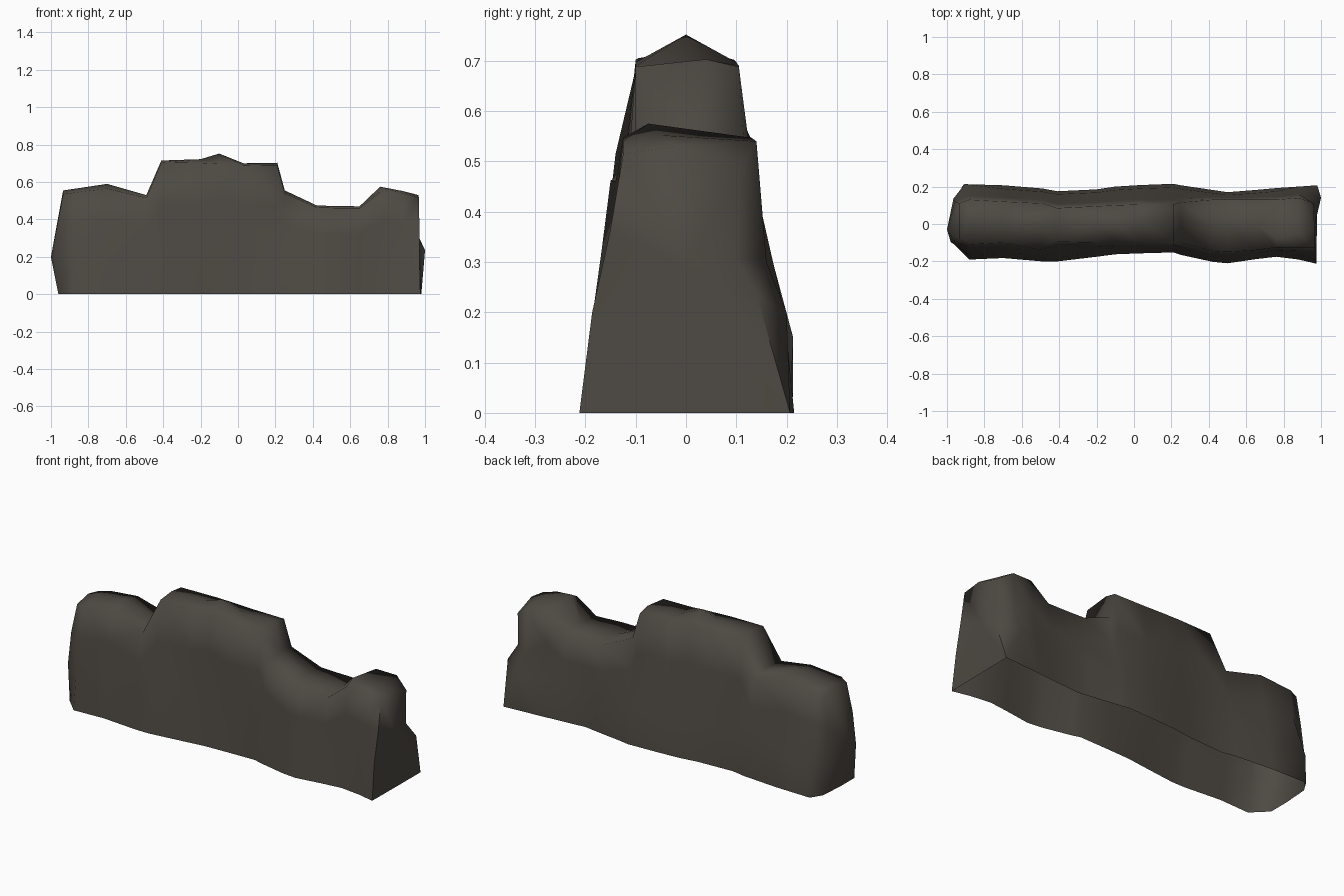
import bpy, bmesh

# Stone colour
stone = bpy.data.materials.new("dark_brown_stone")
stone.diffuse_color = (0.075, 0.066, 0.055, 1)

# Cross-sections along the wall:
# x, foot y front/back, front top y, ridge y, back top y, ridge z, drop to the edges
stations = [
    (-0.96, -0.11, 0.15, -0.08, 0.02, 0.11, 0.555, 0.02),
    (-0.88, -0.19, 0.212, -0.11, 0.03, 0.13, 0.563, 0.02),
    (-0.70, -0.182, 0.207, -0.10, 0.01, 0.12, 0.59, 0.025),
    (-0.49, -0.20, 0.19, -0.14, 0.00, 0.11, 0.53, 0.015),
    (-0.41, -0.20, 0.175, -0.095, 0.00, 0.085, 0.715, 0.01),
    (-0.20, -0.175, 0.185, -0.10, 0.00, 0.095, 0.722, 0.02),
    (-0.10, -0.162, 0.20, -0.10, 0.00, 0.10, 0.752, 0.055),
    (0.03, -0.157, 0.208, -0.10, 0.02, 0.105, 0.70, 0.01),
    (0.21, -0.152, 0.215, -0.10, 0.04, 0.105, 0.703, 0.015),
    (0.25, -0.165, 0.207, -0.10, 0.02, 0.115, 0.555, 0.015),
    (0.42, -0.202, 0.182, -0.145, 0.00, 0.13, 0.475, 0.01),
    (0.50, -0.21, 0.17, -0.15, 0.00, 0.13, 0.472, 0.01),
    (0.65, -0.188, 0.182, -0.14, 0.00, 0.13, 0.47, 0.01),
    (0.76, -0.175, 0.192, -0.125, -0.075, 0.13, 0.575, 0.028),
    (0.88, -0.19, 0.20, -0.125, -0.05, 0.14, 0.552, 0.012),
    (0.97, -0.212, 0.207, -0.125, -0.02, 0.11, 0.53, 0.015),
]


def section(x, f, b, ft, ry, bt, top, drop):
    """Nine points from the front foot over the ridge to the back foot."""
    return [
        (x, f, 0), (x, f * 0.88, 0.2),
        (x, f + (ft - f) * 0.7, top * 0.68), (x, ft, top - drop),
        (x, ry, top), (x, bt, top - drop),
        (x, b + (bt - b) * 0.75, top * 0.68),
        (x, b * 0.91, 0.2), (x, b, 0),
    ]


bm = bmesh.new()
rings = [[bm.verts.new(p) for p in section(*s)] for s in stations]

# Shape the two weathered ends
for v, x in zip(rings[0], (-.96, -.98, -.965, -.935, -.935, -.935, -.955, -.965, -.95)):
    v.co.x = x
for v, x in zip(rings[-1], (.975, .97, .97, .967, .965, .96, .965, 1.0, .98)):
    v.co.x = x
rings[-1][5].co.z = 0.49
rings[-1][6].co.yz = (0.10, 0.31)
rings[-1][7].co.yz = (0.14, 0.235)
# Low bulges at the back corners
rings[-2][7].co.yz = (0.20, 0.20)
rings[-2][6].co.yz = (0.16, 0.30)
rings[1][7].co = (-0.905, 0.213, 0.15)
rings[1][8].co.x = -0.91

# Skin between neighbouring sections; the underside stays open
n = len(rings[0])
for a, b in zip(rings, rings[1:]):
    for i in range(n - 1):
        bm.faces.new((a[i], b[i], b[i + 1], a[i + 1]))

# Faceted end caps, closed down to the foot line
for ring, tip, foot in ((rings[0], (-1.0, -0.03, 0.2), (-0.96, 0.0, 0)),
                        (rings[-1], (0.967, 0.0, 0.29), (0.978, 0.0, 0))):
    c, g = bm.verts.new(tip), bm.verts.new(foot)
    loop = ring + [g]
    for i in range(n + 1):
        bm.faces.new((loop[i], loop[(i + 1) % (n + 1)], c))

bmesh.ops.recalc_face_normals(bm, faces=bm.faces)
bmesh.ops.triangulate(bm, faces=bm.faces)
mesh = bpy.data.meshes.new("rock_wall")
bm.to_mesh(mesh)
bm.free()
mesh.materials.append(stone)

# Rock wall object with soft shading
wall = bpy.data.objects.new("rock_wall", mesh)
bpy.context.collection.objects.link(wall)
bpy.context.view_layer.objects.active = wall
wall.select_set(True)
bpy.ops.object.shade_smooth_by_angle(angle=1.45)
